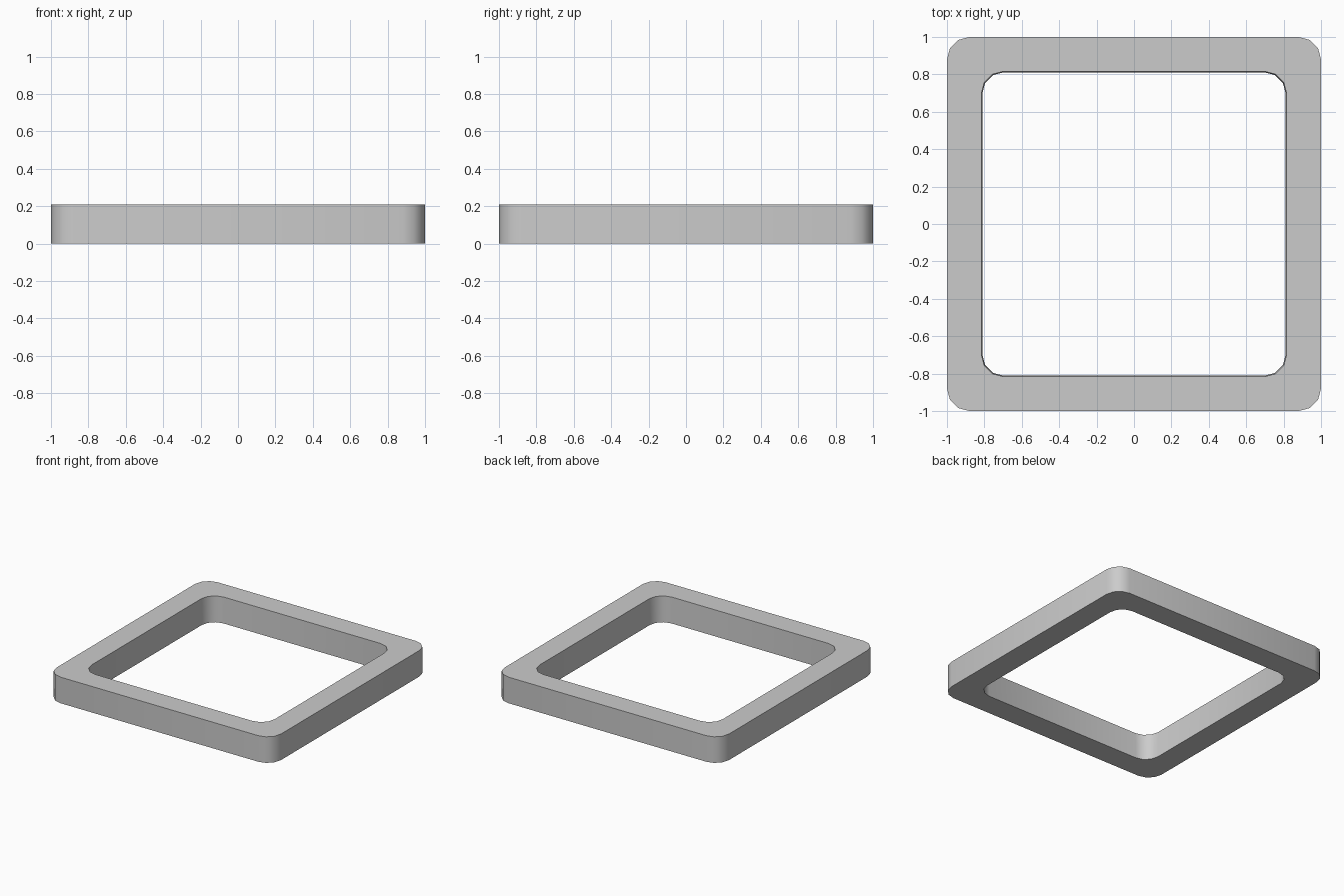
import bpy, bmesh
from math import sin, cos, pi, radians

if "Cube" in bpy.data.objects:
    bpy.data.objects.remove(bpy.data.objects["Cube"])

HEIGHT = 0.21
STEPS = 3  # segments per rounded corner


def rounded_square(bm, half, radius, z):
    """Ring of vertices around a square with rounded corners."""
    ring = []
    c = half - radius
    for q, (sx, sy) in enumerate([(1, 1), (-1, 1), (-1, -1), (1, -1)]):
        for i in range(STEPS + 1):
            a = (q + i / STEPS) * pi / 2
            ring.append(bm.verts.new((sx * c + radius * cos(a), sy * c + radius * sin(a), z)))
    return ring


# Square frame: outer wall, top rim, slightly tapered inner wall, bottom rim
bm = bmesh.new()
rings = [
    rounded_square(bm, 1.0, 0.12, 0),
    rounded_square(bm, 1.0, 0.12, HEIGHT),
    rounded_square(bm, 0.816, 0.118, HEIGHT),
    rounded_square(bm, 0.811, 0.113, 0),
]
n = len(rings[0])
for k in range(4):
    a, b = rings[k], rings[(k + 1) % 4]
    for i in range(n):
        j = (i + 1) % n
        bm.faces.new((a[i], a[j], b[j], b[i]))
bmesh.ops.recalc_face_normals(bm, faces=bm.faces)

mesh = bpy.data.meshes.new("square_frame")
bm.to_mesh(mesh)
bm.free()
frame = bpy.data.objects.new("square_frame", mesh)
bpy.context.collection.objects.link(frame)
bpy.context.view_layer.objects.active = frame
frame.select_set(True)
bpy.ops.object.shade_smooth_by_angle(angle=radians(40))
